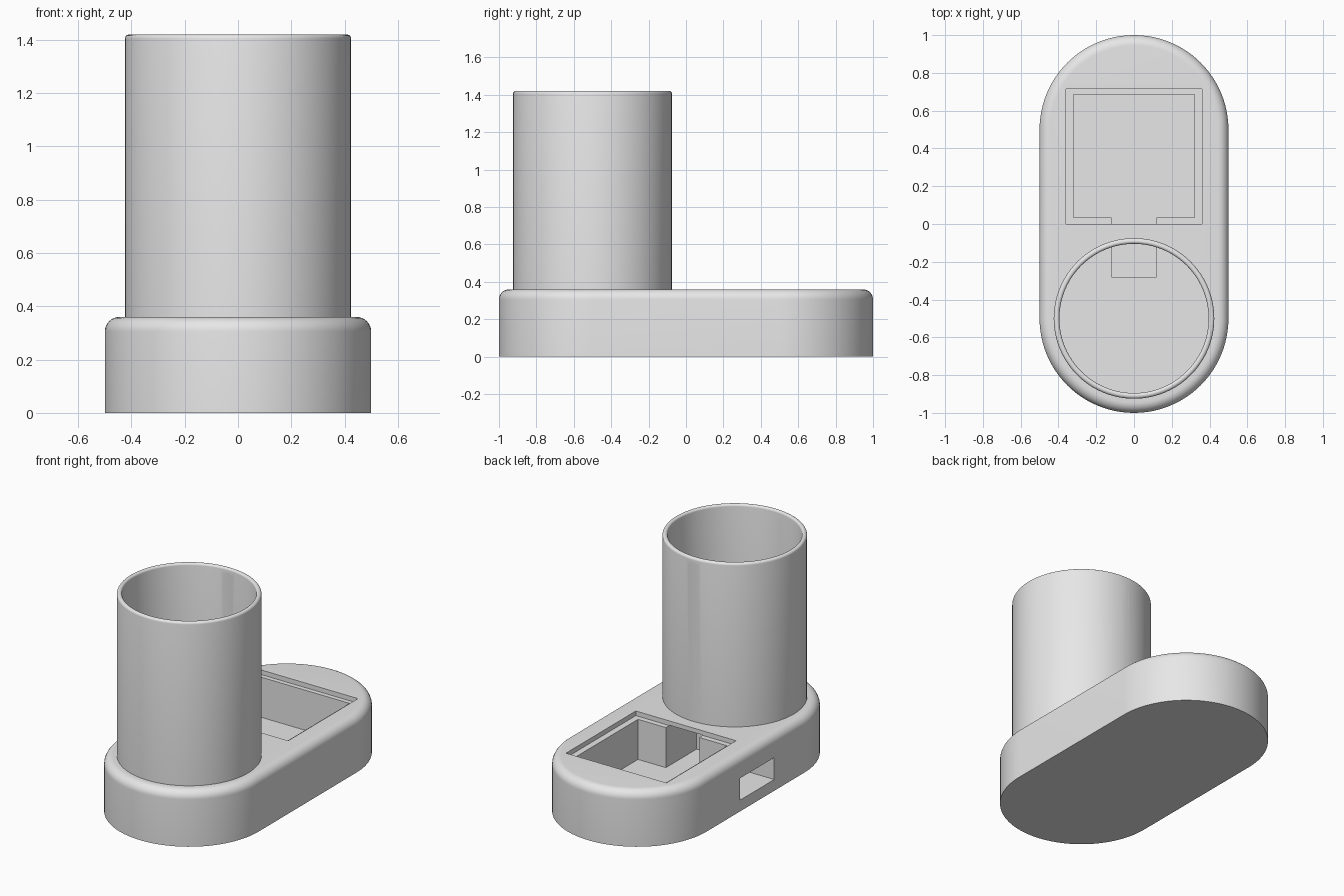
import bpy, bmesh, math

if "Cube" in bpy.data.objects:
    bpy.data.objects.remove(bpy.data.objects["Cube"])

SEG = 96
grey = bpy.data.materials.new("plain grey")
grey.diffuse_color = (0.8, 0.8, 0.8, 1)
grey.use_nodes = True
grey.node_tree.nodes["Principled BSDF"].inputs["Base Color"].default_value = grey.diffuse_color


def finish(name, bm):
    bmesh.ops.recalc_face_normals(bm, faces=bm.faces)
    mesh = bpy.data.meshes.new(name)
    bm.to_mesh(mesh)
    bm.free()
    mesh.materials.append(grey)
    obj = bpy.data.objects.new(name, mesh)
    bpy.context.collection.objects.link(obj)
    return obj


def ring_solid(name, profile, cy=0.0, stretch=0.0):
    """Closed solid from (radius, z) rings; stretch pulls the rings into a stadium."""
    bm = bmesh.new()
    rings = []
    half = SEG // 2
    for r, z in profile:
        pts = []
        for side in (1, -1):
            steps = half + 1 if stretch else half
            for i in range(steps):
                a = math.pi * i / half + (0 if side > 0 else math.pi)
                pts.append((r * math.cos(a), cy + side * stretch + r * math.sin(a), z))
        rings.append([bm.verts.new(p) for p in pts])
    n = len(rings[0])
    for a, b in zip(rings, rings[1:]):
        for i in range(n):
            j = (i + 1) % n
            bm.faces.new((a[i], a[j], b[j], b[i]))
    bm.faces.new(rings[0][::-1])
    bm.faces.new(rings[-1])
    return finish(name, bm)


def box(name, x, y, z):
    bm = bmesh.new()
    bmesh.ops.create_cube(bm, size=1)
    for v in bm.verts:
        for k, (lo, hi) in enumerate((x, y, z)):
            v.co[k] = lo if v.co[k] < 0 else hi
    return finish(name, bm)


def fillet(r, z, f, steps, sign=1):
    """Quarter-round ending at height z; sign -1 flares outwards."""
    out = []
    for i in range(steps + 1):
        a = math.pi / 2 * i / steps
        out.append((r - sign * f * (1 - math.cos(a)), z - f + f * math.sin(a)))
    return out


# Stadium-shaped base with rounded top edge
body = ring_solid("body", [(0.5, 0)] + fillet(0.5, 0.36, 0.055, 8), stretch=0.5)

# Upright cup with a softened rim
cup = ring_solid("cup_wall", [(0.425, 0.2)] + fillet(0.425, 1.42, 0.015, 4), cy=-0.5)
cavity = ring_solid("cup_cavity", [(0.395, 0.3)] + fillet(0.395, 1.42, 0.013, 4, -1)
                    + [(0.408, 1.6)], cy=-0.5)

# Lid recess, compartment, cable channel and side port
recess = box("lid_recess", (-0.36, 0.36), (0, 0.715), (0.33, 0.5))
pocket = box("compartment", (-0.32, 0.32), (0.035, 0.685), (0.07, 0.45))
channel = box("cable_channel", (-0.12, 0.12), (-0.28, 0.06), (0.07, 0.332))
port = box("side_port", (-0.6, -0.31), (-0.19, 0.16), (0.073, 0.215))

# Small round hole at the back of the cup rim
bm = bmesh.new()
bmesh.ops.create_cone(bm, cap_ends=True, segments=32, radius1=0.034, radius2=0.034, depth=0.3)
for v in bm.verts:
    x, y, z = v.co
    v.co = (x, -0.08 + z, 1.353 + y)
hole = finish("rim_hole", bm)

# Combine the parts
bpy.context.view_layer.objects.active = body
body.select_set(True)
for tool, mode in ((cup, 'UNION'), (cavity, 'DIFFERENCE'), (recess, 'DIFFERENCE'),
                   (pocket, 'DIFFERENCE'), (channel, 'DIFFERENCE'),
                   (port, 'DIFFERENCE'), (hole, 'DIFFERENCE')):
    mod = body.modifiers.new(tool.name, 'BOOLEAN')
    mod.operation = mode
    mod.solver = 'EXACT'
    mod.object = tool
    bpy.ops.object.modifier_apply(modifier=mod.name)
    bpy.data.objects.remove(tool, do_unlink=True)

bpy.ops.object.shade_smooth_by_angle(angle=math.radians(30))
